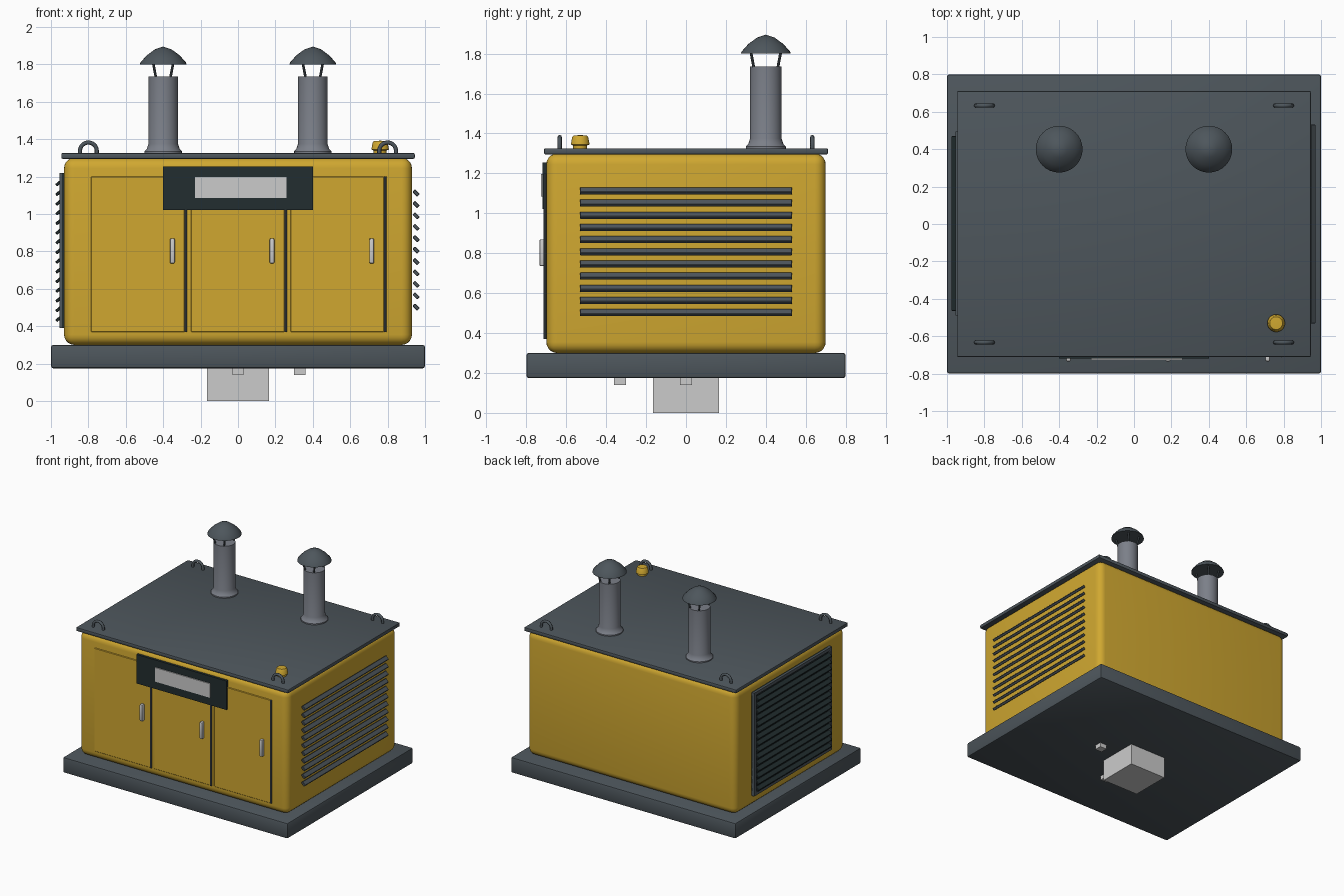
import bpy, bmesh, math
from mathutils import Vector, Matrix

if "Cube" in bpy.data.objects:
    bpy.data.objects.remove(bpy.data.objects["Cube"], do_unlink=True)


def material(name, r, g, b):
    m = bpy.data.materials.new(name)
    m.diffuse_color = (r, g, b, 1)
    m.use_nodes = True
    for n in m.node_tree.nodes:
        if n.type == 'BSDF_PRINCIPLED':
            n.inputs["Base Color"].default_value = (r, g, b, 1)
            n.inputs["Roughness"].default_value = 0.6
    return m


YELLOW = material("yellow_paint", 0.63, 0.39, 0.03)
SLATE = material("slate_steel", 0.075, 0.093, 0.107)
DARK = material("dark_panel", 0.016, 0.027, 0.029)
PIPE = material("pipe_grey", 0.2, 0.215, 0.25)
LIGHT = material("light_grey", 0.6, 0.6, 0.6)


def finish(bm, name, mat, smooth=True):
    bmesh.ops.recalc_face_normals(bm, faces=bm.faces)
    me = bpy.data.meshes.new(name)
    bm.to_mesh(me)
    bm.free()
    me.materials.append(mat)
    ob = bpy.data.objects.new(name, me)
    bpy.context.collection.objects.link(ob)
    if smooth:
        bpy.ops.object.select_all(action='DESELECT')
        ob.select_set(True)
        bpy.context.view_layer.objects.active = ob
        bpy.ops.object.shade_smooth_by_angle(angle=math.radians(35))
    return ob


def box(name, x, y, z, mat, bevel=0.0, segments=2, tilt=0.0):
    """Box from (min, max) ranges, optionally tilted about its own y axis."""
    spans = (x, y, z)
    centre = Vector([(a + b) / 2 for a, b in spans])
    size = [b - a for a, b in spans]
    bm = bmesh.new()
    bmesh.ops.create_cube(bm, size=1)
    bmesh.ops.scale(bm, vec=size, verts=bm.verts)
    if bevel:
        bmesh.ops.bevel(bm, geom=bm.edges[:], offset=bevel, segments=segments,
                        profile=0.5, affect='EDGES')
    bm.transform(Matrix.Translation(centre) @ Matrix.Rotation(tilt, 4, 'Y'))
    return finish(bm, name, mat, bool(bevel))


def lathe(name, profile, x, y, mat, steps=32):
    """Spin a (radius, height) profile about a vertical axis."""
    bm = bmesh.new()
    pts = [bm.verts.new((r, 0, z)) for r, z in profile]
    edges = [bm.edges.new(p) for p in zip(pts, pts[1:])]
    bmesh.ops.spin(bm, geom=pts + edges, cent=(0, 0, 0), axis=(0, 0, 1),
                   angle=math.tau, steps=steps, use_duplicate=False)
    bmesh.ops.remove_doubles(bm, verts=bm.verts, dist=0.0005)
    bm.transform(Matrix.Translation((x, y, 0)))
    return finish(bm, name, mat)


def rod(name, p, q, radius, mat):
    p, q = Vector(p), Vector(q)
    bm = bmesh.new()
    bmesh.ops.create_cone(bm, cap_ends=True, segments=10, radius1=radius,
                          radius2=radius, depth=(q - p).length)
    turn = (q - p).to_track_quat('Z', 'Y').to_matrix().to_4x4()
    bm.transform(Matrix.Translation((p + q) / 2) @ turn)
    return finish(bm, name, mat)


def lifting_eye(name, x, y):
    """Half ring standing on the roof, with short straight legs."""
    curve = bpy.data.curves.new(name, 'CURVE')
    curve.dimensions = '3D'
    curve.bevel_depth = 0.011
    curve.bevel_resolution = 2
    arc = [(math.cos(a), math.sin(a)) for a in
           (math.pi * i / 14 for i in range(15))]
    path = [(1, -0.5)] + arc + [(-1, -0.5)]
    spline = curve.splines.new('POLY')
    spline.points.add(len(path) - 1)
    for point, (u, v) in zip(spline.points, path):
        point.co = (x + 0.045 * u, y, 1.337 + 0.045 * v, 1)
    curve.materials.append(SLATE)
    ob = bpy.data.objects.new(name, curve)
    bpy.context.collection.objects.link(ob)


# Skid base, housing and roof
box("base_plinth", (-1, 1), (-0.8, 0.8), (0.175, 0.3), SLATE, 0.012)
box("housing", (-0.93, 0.93), (-0.7, 0.7), (0.3, 1.3), YELLOW, 0.055, 5)
box("roof_plate", (-0.945, 0.945), (-0.712, 0.712), (1.295, 1.326), SLATE, 0.008)

# Underside junction box and two small fittings
box("underside_box", (-0.165, 0.165), (-0.165, 0.165), (0, 0.18), LIGHT)
box("side_fitting", (0.3, 0.362), (-0.03, 0.03), (0.14, 0.18), LIGHT)
box("front_fitting", (-0.03, 0.03), (-0.362, -0.3), (0.14, 0.18), LIGHT)

# Three front doors, each with a hinge strip and a handle
for i, cx in enumerate((-0.533, 0.0, 0.533)):
    box(f"door_{i + 1}", (cx - 0.252, cx + 0.248), (-0.707, -0.69),
        (0.37, 1.2), YELLOW, 0.003, 1)
    rod(f"hinge_{i + 1}", (cx + 0.254, -0.706, 0.37),
        (cx + 0.254, -0.706, 1.2), 0.007, SLATE)
    hx = cx + 0.182
    box(f"handle_{i + 1}", (hx - 0.013, hx + 0.013), (-0.735, -0.7),
        (0.735, 0.87), LIGHT, 0.008)

# Control panel with display
box("control_panel", (-0.4, 0.4), (-0.718, -0.69), (1.022, 1.255), DARK)
box("display", (-0.23, 0.258), (-0.726, -0.717), (1.085, 1.198), LIGHT)

# Open louvres on the left side
for i in range(11):
    z = 0.502 + 0.061 * i
    box(f"louvre_{i + 1}", (0.934, 0.97), (-0.532, 0.532),
        (z - 0.01, z + 0.01), SLATE, 0.003, 1, math.radians(45))

# Framed radiator grille on the right side
FY, FZ = (-0.49, 0.495), (0.39, 1.22)
box("grille_backing", (-0.94, -0.92), FY, FZ, DARK)
for name, y, z in (
        ("bottom", FY, (FZ[0], FZ[0] + 0.025)), ("top", FY, (FZ[1] - 0.025, FZ[1])),
        ("front", (FY[0], FY[0] + 0.025), FZ), ("back", (FY[1] - 0.025, FY[1]), FZ)):
    box(f"grille_frame_{name}", (-0.955, -0.925), y, z, SLATE)
for i in range(15):
    z = 0.44 + 0.0518 * i
    box(f"grille_slat_{i + 1}", (-0.977, -0.939), (-0.465, 0.47),
        (z - 0.008, z + 0.008), DARK, 0.003, 1, math.radians(-40))

# Two exhaust stacks with rain caps on struts
for side, x in (("right", -0.4), ("left", 0.4)):
    lathe(f"{side}_stack", [(0, 1.32), (0.1, 1.32), (0.1, 1.335), (0.088, 1.348),
                            (0.079, 1.375), (0.079, 1.735), (0, 1.735)],
          x, 0.4, PIPE)
    lathe(f"{side}_rain_cap", [(0, 1.8), (0.125, 1.8), (0.122, 1.81), (0.088, 1.848),
                               (0.045, 1.88), (0, 1.895)], x, 0.4, SLATE)
    for k in range(4):
        a = math.pi / 4 + k * math.pi / 2
        c, s = math.cos(a), math.sin(a)
        rod(f"{side}_cap_strut_{k + 1}", (x + 0.055 * c, 0.4 + 0.085 * s, 1.73),
            (x + 0.075 * c, 0.4 + 0.105 * s, 1.805), 0.007, SLATE)

# Roof fittings: warning beacon and four lifting eyes
lathe("beacon", [(0, 1.32), (0.035, 1.32), (0.035, 1.34), (0.047, 1.345),
                 (0.04, 1.382), (0.034, 1.39), (0, 1.392)], 0.76, -0.53, YELLOW)
for i, (x, y) in enumerate(((-0.8, -0.633), (0.8, -0.633), (-0.8, 0.633), (0.8, 0.633))):
    lifting_eye(f"lifting_eye_{i + 1}", x, y)
